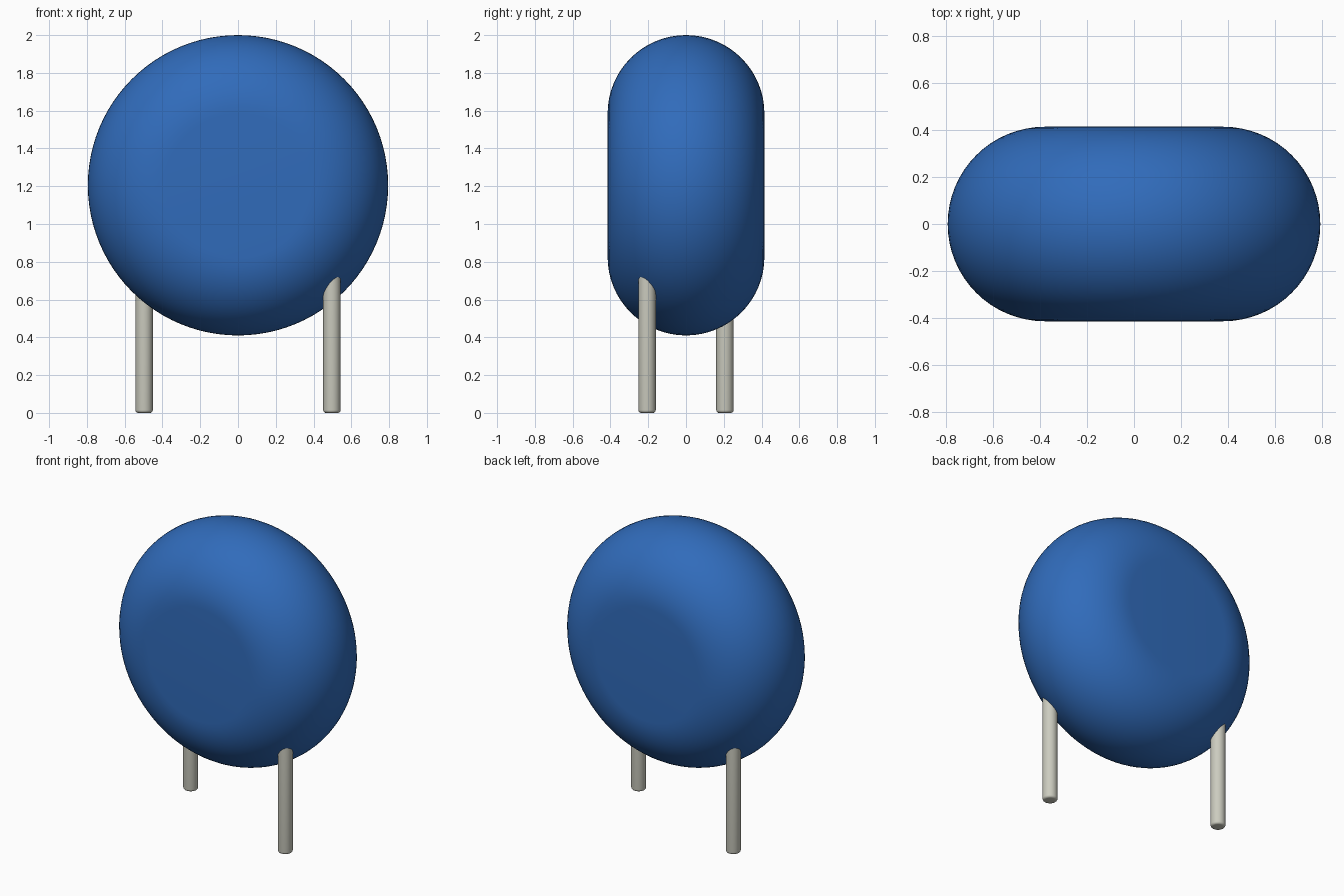
import bpy
import bmesh
import math
from mathutils import Matrix

cube = bpy.data.objects.get("Cube")
if cube:
    bpy.data.objects.remove(cube, do_unlink=True)


def make_material(name, color):
    mat = bpy.data.materials.new(name)
    mat.use_nodes = True
    mat.diffuse_color = color
    bsdf = next(n for n in mat.node_tree.nodes if n.type == 'BSDF_PRINCIPLED')
    bsdf.inputs["Base Color"].default_value = color
    return mat


def lathe(name, profile, steps, mat, matrix):
    """Revolve an (r, z) profile, starting and ending on the axis."""
    bm = bmesh.new()
    verts = [bm.verts.new((r, 0, z)) for r, z in profile]
    edges = [bm.edges.new(pair) for pair in zip(verts, verts[1:])]
    bmesh.ops.spin(bm, geom=verts + edges, cent=(0, 0, 0), axis=(0, 0, 1),
                   angle=math.tau, steps=steps)
    bmesh.ops.remove_doubles(bm, verts=bm.verts, dist=1e-5)
    bmesh.ops.recalc_face_normals(bm, faces=bm.faces)
    bm.transform(matrix)
    mesh = bpy.data.meshes.new(name)
    bm.to_mesh(mesh)
    bm.free()
    mesh.materials.append(mat)
    obj = bpy.data.objects.new(name, mesh)
    bpy.context.collection.objects.link(obj)
    bpy.ops.object.select_all(action='DESELECT')
    obj.select_set(True)
    bpy.context.view_layer.objects.active = obj
    bpy.ops.object.shade_smooth_by_angle(angle=math.radians(40))
    return obj


def arc(r, z, radius, start, end, count):
    angles = [math.radians(start + (end - start) * i / count) for i in range(count + 1)]
    return [(r + radius * math.cos(a), z + radius * math.sin(a)) for a in angles]


blue = make_material("blue coating", (0.03, 0.148, 0.495, 1))
metal = make_material("pale wire metal", (0.6, 0.6, 0.52, 1))

# Disc body with a fully rounded rim and flat faces, axis along y
FLAT, HALF = 0.38, 0.415
body_profile = [(0, -HALF)] + arc(FLAT, 0, HALF, -90, 90, 32) + [(0, HALF)]
lathe("disc_body", body_profile, 96, blue,
      Matrix.Translation((0, 0, 1.205)) @ Matrix.Rotation(math.pi / 2, 4, 'X'))

# Two wire legs at diagonally opposite sides, tops buried in the disc
LEG, ROUND = 0.046, 0.015
leg_profile = [(0, 0)] + arc(LEG - ROUND, ROUND, ROUND, -90, 0, 5) + [(LEG, 0.8), (0, 0.8)]
for name, side in (("left_front_leg", 1), ("right_back_leg", -1)):
    lathe(name, leg_profile, 32, metal,
          Matrix.Translation((side * 0.497, side * -0.206, 0)))
